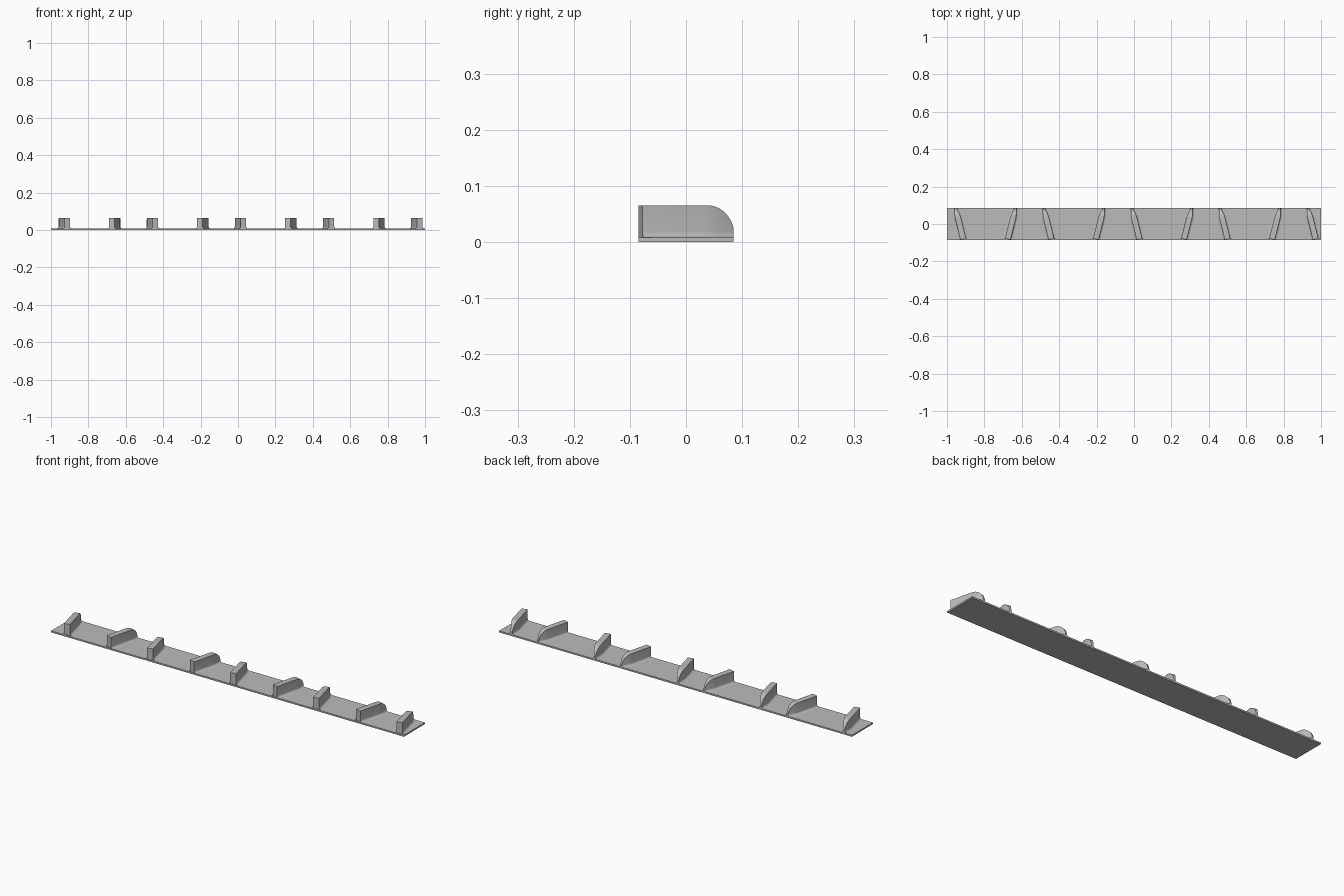
import bpy, bmesh, math
from mathutils import Matrix, Vector

if "Cube" in bpy.data.objects:
    bpy.data.objects.remove(bpy.data.objects["Cube"], do_unlink=True)

grey = bpy.data.materials.new("plain_grey")
grey.use_nodes = True
colour = (0.5, 0.5, 0.5, 1)
grey.diffuse_color = colour
grey.node_tree.nodes["Principled BSDF"].inputs["Base Color"].default_value = colour

HALF_DEPTH = 0.085
PLATE = 0.008      # plate thickness
TOP = 0.065        # fin top
HALF_WIDTH = 0.015
LENGTH = 0.172
ROUND_START = 0.12 # where the fin starts to drop and narrow
FILLET = 0.01
SLANT = math.radians(14)


def add_object(name, bm):
    bmesh.ops.recalc_face_normals(bm, faces=bm.faces)
    mesh = bpy.data.meshes.new(name)
    bm.to_mesh(mesh)
    bm.free()
    mesh.materials.append(grey)
    obj = bpy.data.objects.new(name, mesh)
    bpy.context.collection.objects.link(obj)
    return obj


def section(s, t):
    """Cross-section of a fin at distance s, with t from 0 to 1 along its rounded tip."""
    w = HALF_WIDTH - 0.011 * t ** 1.4
    h = max((TOP - PLATE) * math.sqrt(max(1 - t * t, 0)), 0.002)
    f = min(FILLET, h * 0.9)
    side = [(w + f, -0.002)]
    for i in range(6):
        a = math.pi / 2 * i / 5
        side.append((w + f * (1 - math.sin(a)), f * (1 - math.cos(a))))
    side.append((w, h))
    outline = side + [(-u, z) for u, z in reversed(side)]
    return [Vector((u, s, z + PLATE)) for u, z in outline]


def make_fin(name, x, direction):
    bm = bmesh.new()
    stations = [(0, 0)]
    for i in range(13):
        t = math.sin(math.pi / 2 * i / 12)
        stations.append((ROUND_START + (LENGTH - ROUND_START) * t, t))
    # The fin is turned about its front end, and its foot is trimmed to the plate
    place = Matrix.Translation((x + 0.015 * direction, -0.081, 0)) @ Matrix.Rotation(SLANT * direction, 4, 'Z')
    rings = []
    for s, t in stations:
        ring = []
        for p in section(s, t):
            p = place @ p
            p.y = min(max(p.y, -HALF_DEPTH), HALF_DEPTH)
            ring.append(bm.verts.new(p))
        rings.append(ring)
    for a, b in zip(rings, rings[1:]):
        n = len(a)
        for i in range(n):
            j = (i + 1) % n
            bm.faces.new((a[i], a[j], b[j], b[i]))
    bm.faces.new(rings[0])
    bm.faces.new(rings[-1])
    obj = add_object(name, bm)
    bpy.ops.object.select_all(action='DESELECT')
    obj.select_set(True)
    bpy.context.view_layer.objects.active = obj
    bpy.ops.object.shade_smooth_by_angle(angle=math.radians(30))


# Base plate
bm = bmesh.new()
bmesh.ops.create_cube(bm, size=1)
bmesh.ops.scale(bm, vec=(2, 2 * HALF_DEPTH, PLATE), verts=bm.verts)
bmesh.ops.translate(bm, vec=(0, 0, PLATE / 2), verts=bm.verts)
add_object("base_plate", bm)

# Fins in alternating slants, as pairs at an even pitch
for k in range(5):
    x = -0.928 + 0.471 * k
    make_fin("fin_leaning_right_%d" % (k + 1), x, 1)
    if k < 4:
        make_fin("fin_leaning_left_%d" % (k + 1), x + 0.268, -1)
